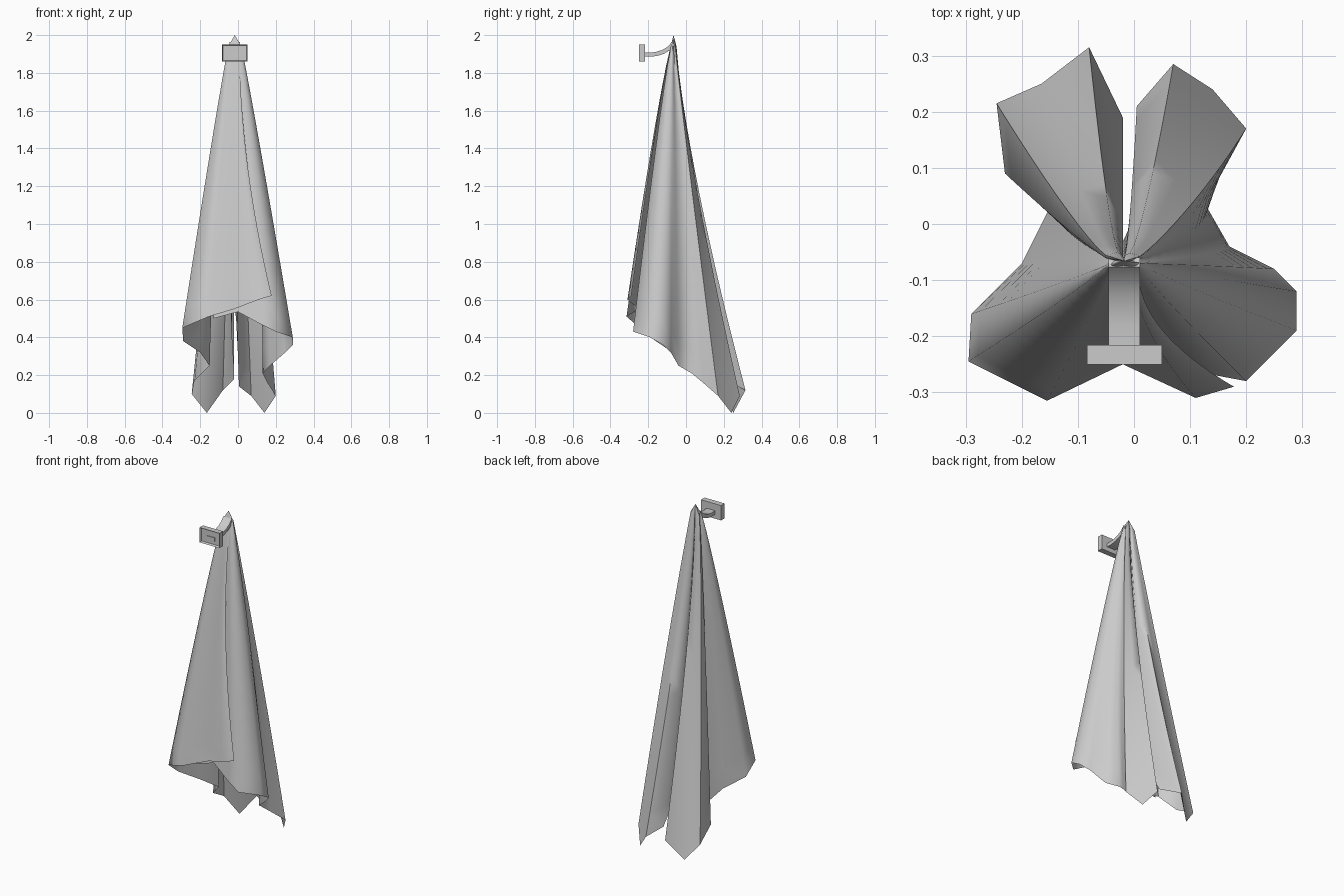
import bpy, bmesh
from mathutils import Vector

if "Cube" in bpy.data.objects:
    bpy.data.objects.remove(bpy.data.objects["Cube"])

CX, HY = -0.017, -0.066   # where the cloth hangs on the hook


def finish(name, bm, angle=0.7):
    me = bpy.data.meshes.new(name)
    bm.to_mesh(me)
    bm.free()
    ob = bpy.data.objects.new(name, me)
    bpy.context.collection.objects.link(ob)
    bpy.context.view_layer.objects.active = ob
    bpy.ops.object.select_all(action='DESELECT')
    ob.select_set(True)
    bpy.ops.object.shade_smooth_by_angle(angle=angle)
    return ob


# Towel: hem line, from the tucked-under right edge round the back to the left front edge
hem = [
    (-.13, -.24, .50), (0, -.23, .535), (.12, -.265, .47), (.2, -.28, .43),
    (.29, -.19, .40), (.29, -.12, .36), (.25, -.08, .32), (.17, -.04, .25),
    (.13, .03, .21), (.155, .09, .16), (.2, .17, .09), (.14, .24, .0),
    (.07, .285, .09), (.005, .21, .14), (0, .08, .30), (-.01, -.01, .50),
    (-.024, -.04, .60), (-.037, .03, .45), (-.02, .19, .18), (-.08, .315, .12),
    (-.165, .25, .0), (-.245, .215, .10), (-.23, .09, .17), (-.15, .03, .25),
    (-.2, -.07, .32), (-.29, -.16, .38), (-.295, -.245, .45), (-.155, -.315, .51),
    (-.02, -.25, .55), (.11, -.31, .60), (.178, -.29, .62)]
# side folds that are fuller higher up, and the free front edge that hangs closer to the middle
full = {6: .2, 7: .8, 8: 1.0, 9: .55, 10: .15, 23: .6, 24: .4}
edge = {29: 1.6, 30: 1.85}
# lobe corners that swing backwards towards the hem
round_off = {9: 1.0, 10: 1.05, 11: 1.15, 12: 1.25, 13: 1.4,
             18: 1.4, 19: 1.3, 20: 1.15, 21: 1.1, 22: 1.05}

ROWS = 14
bm = bmesh.new()
rows = []
for r in range(ROWS + 1):
    t = r / ROWS
    row = []
    for i, (x, y, z) in enumerate(hem):
        # gathered ring just under the peak
        tx = CX + max(-.035, min(.035, x * .14))
        ty = HY + y * .05
        ey = round_off.get(i, .88 if y < -.1 else 1.0)
        swell = 1 + full.get(i, 0) * (1 - t)
        row.append(bm.verts.new((tx + (x - tx) * t ** edge.get(i, .95) * swell,
                                 ty + (y - ty) * t ** ey,
                                 1.94 + (z - 1.94) * t)))
    rows.append(row)
for a, b in zip(rows, rows[1:]):
    for i in range(len(hem) - 1):
        bm.faces.new((a[i], b[i], b[i + 1], a[i + 1]))
# pointed peak over the hook tip
peak = bm.verts.new((CX, HY, 2.0))
for p, q in zip(rows[0], rows[0][1:]):
    bm.faces.new((peak, p, q))
finish("towel", bm, 1.3)

# Wall plate, with a shallow recess on the wall side
bm = bmesh.new()
bmesh.ops.create_cube(bm, size=1)
for v in bm.verts:
    v.co = Vector((CX + v.co.x * .134, -.233 + v.co.y * .034, 1.905 + v.co.z * .09))
bm.normal_update()
front = [f for f in bm.faces if f.normal.y < -.5]
bmesh.ops.inset_region(bm, faces=front, thickness=.008, depth=-.012)
finish("wall_plate", bm)

# Hook arm: flat strip swept along an upward curve
path = [(-.242, 1.898), (-.18, 1.897), (-.15, 1.902), (-.12, 1.912), (-.09, 1.93), (-.068, 1.955)]
bm = bmesh.new()
rings = []
for k, (y, z) in enumerate(path):
    p, q = Vector(path[max(k - 1, 0)]), Vector(path[min(k + 1, len(path) - 1)])
    d = (q - p).normalized() * .011
    rings.append([bm.verts.new((CX + sx * .028, y - s * d.y, z + s * d.x))
                  for sx, s in ((-1, -1), (1, -1), (1, 1), (-1, 1))])
for a, b in zip(rings, rings[1:]):
    for i in range(4):
        j = (i + 1) % 4
        bm.faces.new((a[i], a[j], b[j], b[i]))
bm.faces.new(rings[0][::-1])
bm.faces.new(rings[-1])
bmesh.ops.recalc_face_normals(bm, faces=bm.faces)
finish("hook_arm", bm)
